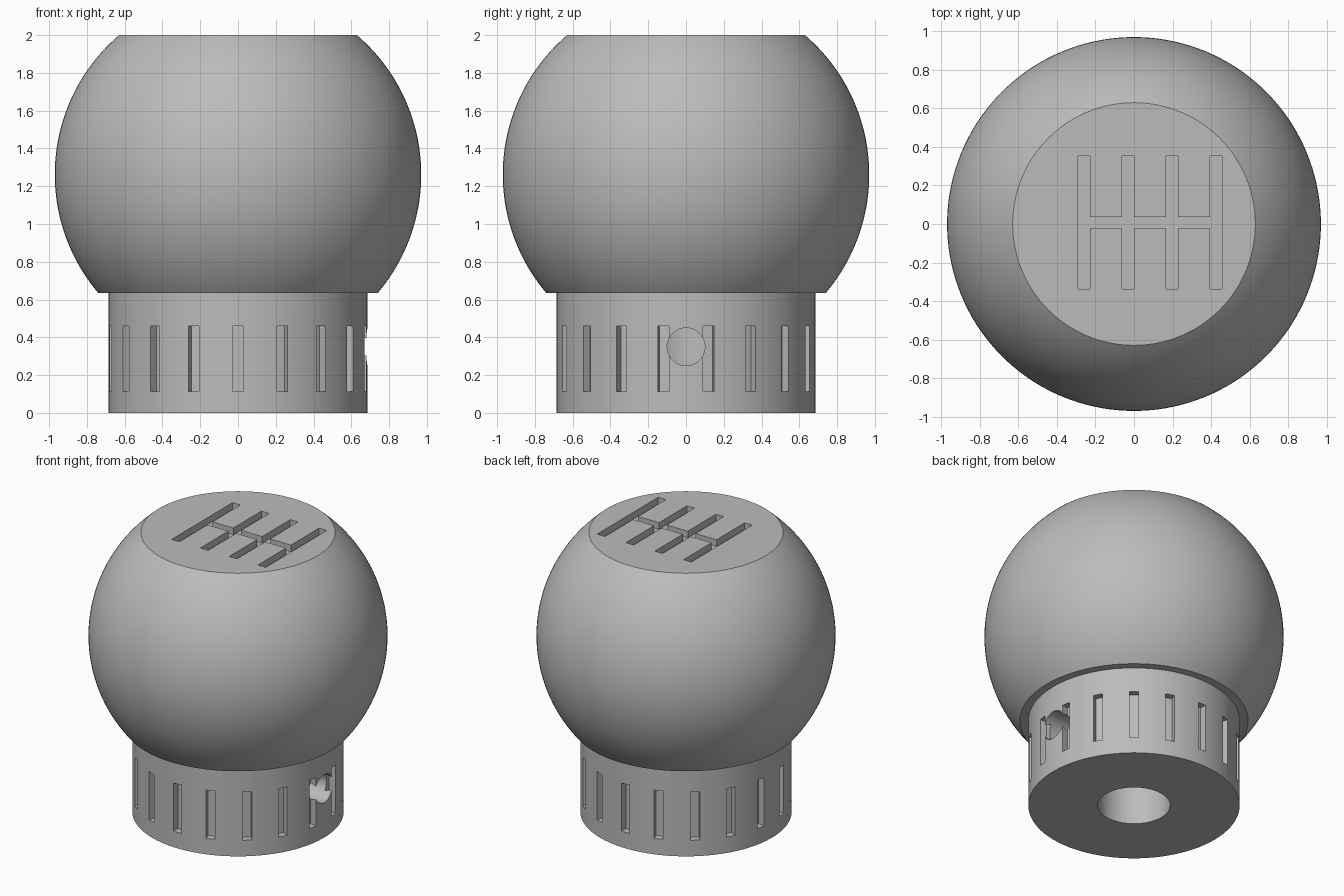
import bpy, bmesh
from math import sin, cos, asin, acos, pi, radians
from mathutils import Matrix, Vector

if "Cube" in bpy.data.objects:
    bpy.data.objects.remove(bpy.data.objects["Cube"], do_unlink=True)

SEGMENTS = 144
BALL_R, BALL_Z = 0.97, 1.262
COLLAR_R, COLLAR_TOP = 0.685, 0.635
BORE_R, BORE_TOP = 0.235, 1.0
CUT_DEPTH = 0.048

grey = bpy.data.materials.new("satin grey")
grey.use_nodes = True
colour = (0.5, 0.5, 0.5, 1)
grey.diffuse_color = colour
grey.node_tree.nodes["Principled BSDF"].inputs["Base Color"].default_value = colour


def make_object(name, bm):
    bmesh.ops.recalc_face_normals(bm, faces=bm.faces)
    mesh = bpy.data.meshes.new(name)
    bm.to_mesh(mesh)
    bm.free()
    mesh.materials.append(grey)
    obj = bpy.data.objects.new(name, mesh)
    bpy.context.collection.objects.link(obj)
    return obj


def add_box(bm, centre, size, turn=0):
    """Box placed at centre, then swung around the z axis."""
    matrix = (Matrix.Rotation(turn, 4, 'Z') @ Matrix.Translation(centre)
              @ Matrix.Diagonal((*size, 1)))
    bmesh.ops.create_cube(bm, size=1, matrix=matrix)


def cut(target, name, bm):
    """Subtract the shape from the target, then discard the cutter."""
    cutter = make_object(name, bm)
    cutter.hide_render = True
    mod = target.modifiers.new(name, 'BOOLEAN')
    mod.operation = 'DIFFERENCE'
    mod.solver = 'EXACT'
    mod.use_self = True
    mod.object = cutter
    bpy.context.view_layer.objects.active = target
    bpy.ops.object.modifier_apply(modifier=name)
    bpy.data.objects.remove(cutter, do_unlink=True)


# Turned body: bore, collar, ball and flat top in one lathe profile
low = asin((COLLAR_TOP - BALL_Z) / BALL_R)
high = asin((2 - BALL_Z) / BALL_R)
arc = [low + (high - low) * i / 48 for i in range(49)]
profile = [(BORE_R, BORE_TOP), (BORE_R, 0), (COLLAR_R, 0), (COLLAR_R, COLLAR_TOP)]
profile += [(BALL_R * cos(a), BALL_Z + BALL_R * sin(a)) for a in arc]

bm = bmesh.new()
rings = []
for r, z in profile:
    rings.append([bm.verts.new((r * cos(2 * pi * i / SEGMENTS),
                                r * sin(2 * pi * i / SEGMENTS), z))
                  for i in range(SEGMENTS)])
for a, b in zip(rings, rings[1:]):
    for i in range(SEGMENTS):
        j = (i + 1) % SEGMENTS
        bm.faces.new((a[i], a[j], b[j], b[i]))
bm.faces.new(rings[0])
bm.faces.new(rings[-1])
knob = make_object("shift_knob", bm)

# Grip slots around the collar
bm = bmesh.new()
for i in range(18):
    add_box(bm, (COLLAR_R - CUT_DEPTH + 0.1, 0, 0.287), (0.2, 0.06, 0.345),
            radians(-90 + 20 * i))
cut(knob, "grip_slots", bm)

# Set screw hole from the side into the bore
bm = bmesh.new()
bmesh.ops.create_cone(bm, cap_ends=True, segments=64, radius1=0.1, radius2=0.1,
                      depth=0.7,
                      matrix=Matrix.Translation((0.45, 0, 0.35))
                      @ Matrix.Rotation(pi / 2, 4, 'Y'))
cut(knob, "screw_hole", bm)

# Shift pattern grooves in the flat top
bm = bmesh.new()
groove_z = 2 - CUT_DEPTH + 0.1
for i in range(4):
    add_box(bm, (-0.259 + 0.228 * i, 0.008, groove_z), (0.062, 0.69, 0.2))
add_box(bm, (0.083, 0.008, groove_z), (0.684, 0.056, 0.2))
cut(knob, "shift_pattern", bm)

# Smooth shading with crisp edges
bpy.ops.object.select_all(action='DESELECT')
knob.select_set(True)
bpy.context.view_layer.objects.active = knob
bpy.ops.object.shade_smooth_by_angle(angle=radians(30))
